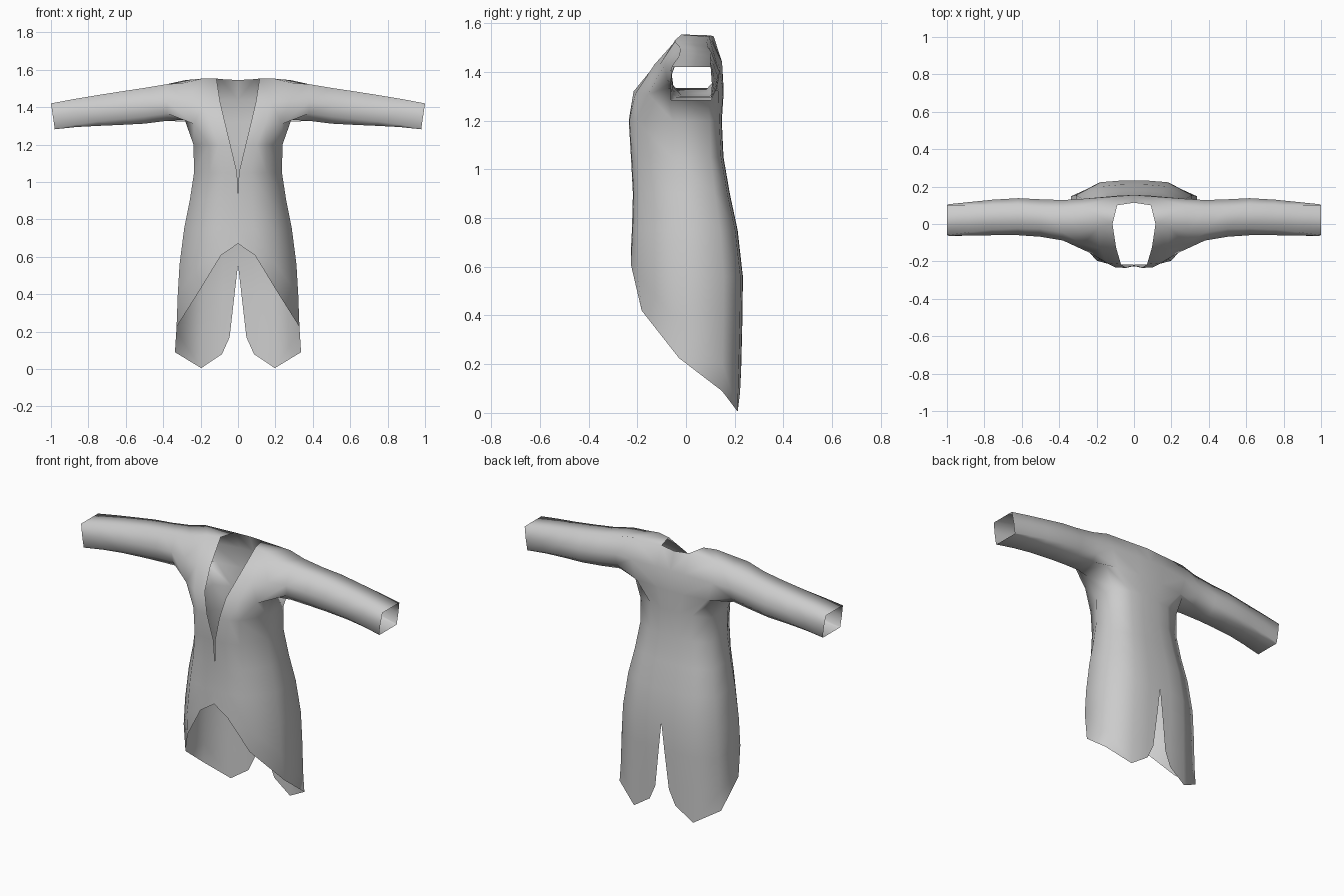
import bpy, bmesh

if "Cube" in bpy.data.objects:
    bpy.data.objects.remove(bpy.data.objects["Cube"])

cloth = bpy.data.materials.new("grey_cloth")
cloth.diffuse_color = (0.6, 0.6, 0.6, 1)
cloth.use_nodes = True
cloth.node_tree.nodes["Principled BSDF"].inputs["Base Color"].default_value = cloth.diffuse_color

# torso profile: height, half width, front y, back y
PROFILE = [(0.0, .345, -.21, .22), (.1, .34, -.21, .222), (.23, .328, -.21, .226),
           (.4, .322, -.21, .23), (.6, .31, -.23, .232), (.75, .288, -.222, .21),
           (.9, .258, -.218, .178), (1.05, .235, -.226, .152), (1.2, .238, -.235, .145)]
ROWS = [1.2, 1.05, .9, .75, .56, .4, .2, 0]
# lowest height of each column, from front centre round to back centre
HEM = [.67, .61, .42, .225, .09, .005, .08, .17]


def section(z):
    for a, b in zip(PROFILE, PROFILE[1:]):
        if z <= b[0]:
            t = (z - a[0]) / (b[0] - a[0])
            return [p + (q - p) * t for p, q in zip(a[1:], b[1:])]
    return PROFILE[-1][1:]


def torso_point(col, row_z):
    z = max(row_z, HEM[col])
    w, f, b = section(z)
    vee = max(0, (z - 1.03) * .24)            # neckline opening
    slit = max(0, (.56 - z) * .115)           # back slit
    x = [vee, max(.29 * w, vee + .06), .64 * w, w, w * .99, .57 * w, .25 * w, slit][col]
    y = [f, f + .003, f + .03, -.055 + max(0, .4 - z) * .15, .15 * b / .225,
         b - .008, b, b + .002][col]
    return (x, y, z)


bm = bmesh.new()


def ring(points):
    return [bm.verts.new(p) for p in points]


def face(*v):
    v = list(dict.fromkeys(v))
    if len(v) > 2:
        bm.faces.new(v)


def bridge(a, b, closed=False):
    n = len(a)
    for i in range(n if closed else n - 1):
        j = (i + 1) % n
        face(a[i], b[i], b[j], a[j])


# chest row under the arms
under = ring([(.07, -.215, 1.32), (.145, -.208, 1.31), (.235, -.155, 1.31), (.285, -.075, 1.333),
              (.285, .09, 1.333), (.235, .135, 1.32), (.08, .152, 1.32), (0, .155, 1.32)])
# torso and skirt
rows = [under] + [ring([torso_point(c, z) for c in range(8)]) for z in ROWS]
for a, b in zip(rows, rows[1:]):
    bridge(a, b)

# upper chest, upper back and shoulders
mid_f = ring([(.096, -.125, 1.43), (.18, -.13, 1.43), (.275, -.108, 1.43)])
top_f = ring([(.115, 0, 1.553), (.19, -.02, 1.553), (.29, -.045, 1.53)])
mid_b = ring([(.27, .135, 1.43), (.09, .148, 1.44), (0, .148, 1.44)])
top_b = ring([(.28, .095, 1.545), (.09, .1, 1.55), (0, .114, 1.545)])
bridge(mid_f, under[:3])
bridge(top_f, mid_f)
bridge(mid_b, under[5:])
bridge(top_b, mid_b)
face(top_f[0], top_f[1], top_b[0], top_b[1])
face(top_f[1], top_f[2], top_b[0])

# sleeve: x, front y, back y, bottom z, top z, side bulge
armhole = [under[3], under[2], mid_f[2], top_f[2], top_b[0], mid_b[0], under[5], under[4]]
SLEEVE = [(.38, -.088, .128, 1.327, 1.523, .035), (.5, -.068, .132, 1.312, 1.503, .035),
          (.62, -.06, .138, 1.306, 1.485, .03), (.76, -.06, .13, 1.3, 1.463, .025),
          (.88, -.062, .118, 1.294, 1.443, .015), (1.0, -.064, .106, 1.282, 1.42, .004)]
last = armhole
for x, f, b, lo, hi, c in SLEEVE:
    h = hi - lo
    xl = x - .02 * max(0, (x - .5) * 2)
    nxt = ring([(xl, f + c * 1.3, lo), (xl, f + c * .3, lo + h * .2 * c / .035),
                ((x + xl) / 2, f, lo + h * .52), (x, f + c * 1.2, hi),
                (x, b - c * 1.2, hi), ((x + xl) / 2, b, lo + h * .52),
                (xl, b - c * .3, lo + h * .2 * c / .035), (xl, b - c * 1.3, lo)])
    bridge(last, nxt, True)
    last = nxt

bmesh.ops.remove_doubles(bm, verts=bm.verts, dist=.0008)
bmesh.ops.dissolve_degenerate(bm, edges=bm.edges, dist=.0005)
bmesh.ops.recalc_face_normals(bm, faces=bm.faces)
# keep the outside of the cloth facing outward
bm.faces.ensure_lookup_table()
front = min(bm.faces, key=lambda p: p.calc_center_median().y)
if front.normal.y > 0:
    bmesh.ops.reverse_faces(bm, faces=bm.faces)
for p in bm.faces:
    p.smooth = True

mesh = bpy.data.meshes.new("tunic")
bm.to_mesh(mesh)
bm.free()
mesh.materials.append(cloth)
tunic = bpy.data.objects.new("tunic", mesh)
bpy.context.collection.objects.link(tunic)
mirror = tunic.modifiers.new("mirror", 'MIRROR')
mirror.use_clip = True
mirror.merge_threshold = .002
